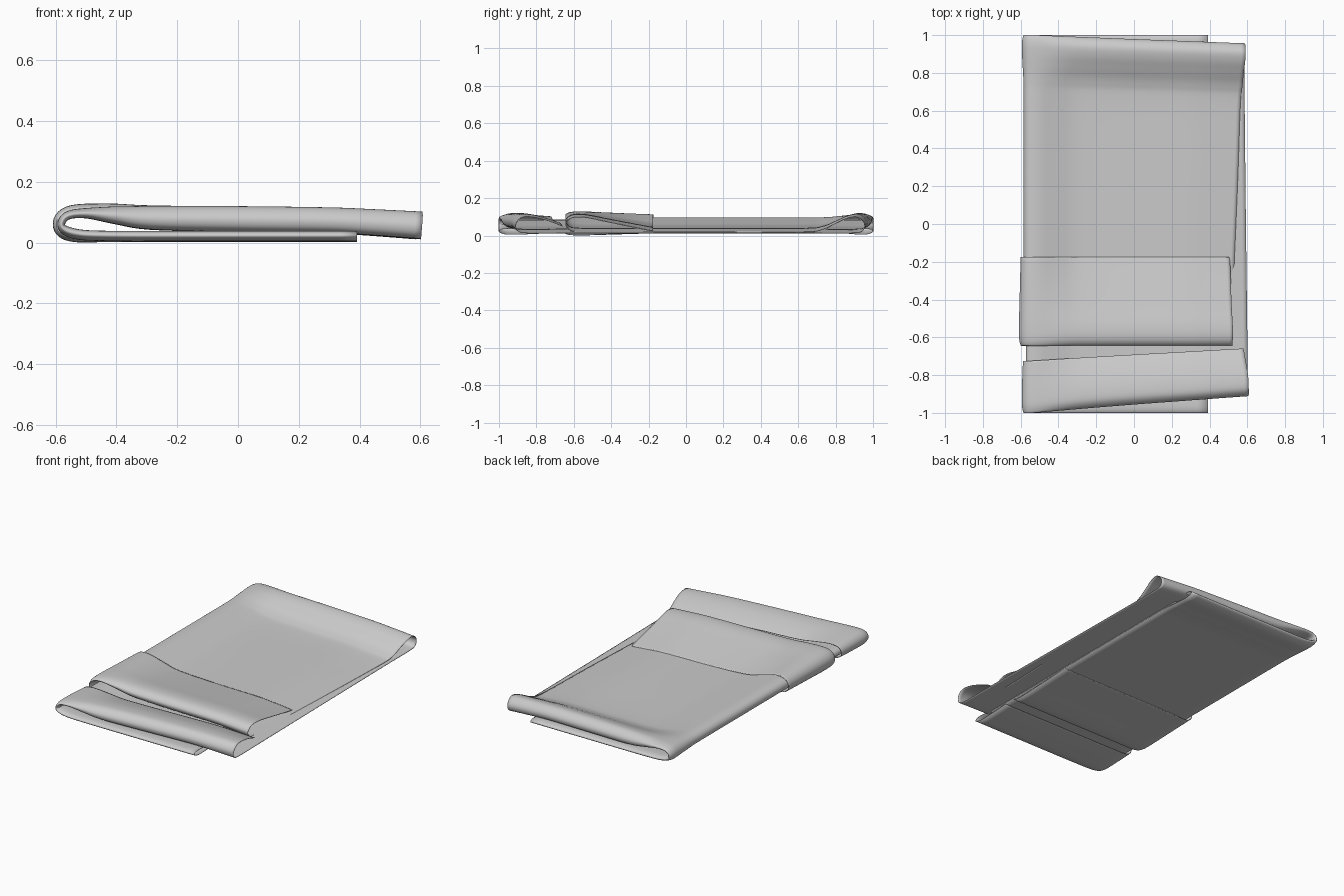
import bpy, bmesh
from mathutils import Vector

if "Cube" in bpy.data.objects:
    bpy.data.objects.remove(bpy.data.objects["Cube"])

SUB = 5


def smooth_rows(rows):
    """Catmull-Rom resampling of rows of any width."""
    out = []
    n = len(rows)
    for i in range(n - 1):
        p0, p1 = rows[max(i - 1, 0)], rows[i]
        p2, p3 = rows[i + 1], rows[min(i + 2, n - 1)]
        for k in range(SUB):
            t = k / SUB
            out.append([0.5 * (2 * b + (c - a) * t + (2 * a - 5 * b + 4 * c - d) * t * t
                               + (3 * b - a - 3 * c + d) * t ** 3)
                        for a, b, c, d in zip(p0, p1, p2, p3)])
    out.append(list(rows[-1]))
    return out


# Sideways fold: x, z, roll puffiness, gap between layers, slant amount
wrap = smooth_rows([
    (.40, .021, .20, .003, 0), (.0, .021, .20, .003, 0), (-.30, .021, .20, .003, 0),
    (-.44, .022, .18, .004, 0), (-.51, .026, .15, .007, 0), (-.552, .038, .13, .010, 0),
    (-.563, .057, .13, .012, 0), (-.545, .076, .16, .012, 0), (-.49, .078, .25, .012, .05),
    (-.40, .060, .58, .010, .14), (-.28, .041, .86, .007, .25), (.0, .034, .97, .005, .5),
    (.30, .030, .97, .005, .75), (.44, .022, 1, .005, .87), (.60, .010, 1.05, .005, 1)])

# Lengthwise strip: y, layer, puff, right end x
strip = smooth_rows([
    # outer flap and its fold
    (-.18, 2.4, 0, .505), (-.20, 2.4, .002, .515), (-.42, 2.4, .045, .52), (-.54, 2.4, .068, .525),
    (-.61, 2.3, .066, .525), (-.643, 1.8, .04, .525), (-.625, 1.3, .01, .525), (-.57, 1.1, 0, .525),
    # middle layer and back roll
    (-.40, 1, 0, .53), (.20, 1, 0, .555), (.65, 1, 0, .57), (.76, 1, .012, .58),
    (.84, 1, .045, .585), (.90, 1, .07, .59), (.95, 1, .078, .592), (.985, .8, .062, .592),
    (1.0, .5, .035, .592), (.985, .1, .008, .592),
    # inner layer and front roll
    (.93, 0, 0, .592), (.70, 0, 0, .593), (.0, 0, 0, .600), (-.70, 0, 0, .608),
    (-.93, 0, 0, .610), (-.985, .1, .008, .610), (-1.0, .5, .035, .610), (-.985, .8, .062, .610),
    (-.95, 1, .078, .608), (-.88, 1, .074, .605), (-.80, 1, .055, .595), (-.725, 1, .03, .585)])
inner_start = 17 * SUB     # from here on the strip belongs to the inner layer

bm = bmesh.new()
grid = []
for j, (y, layer, puff, end) in enumerate(strip):
    row = []
    for i, (x, z, scale, gap, slant) in enumerate(wrap):
        a, b = wrap[max(i - 1, 0)], wrap[min(i + 1, len(wrap) - 1)]
        tangent = Vector((b[0] - a[0], b[1] - a[1])).normalized()
        h = layer * gap + puff * scale
        px = x - tangent.y * h
        pz = z + tangent.x * h
        # lower rolls swell upwards a little on their inner side
        if tangent.x < 0:
            swell = max(0, min(1, (abs(y) - .82) / .12)) * (1 - puff / .08)
            pz -= tangent.x * .013 * swell
        if x > 0:
            px *= 1 + slant * (end / .6 - 1)
        py = y
        if y > 0:
            py -= .045 * slant * y
        elif j >= inner_start:
            py -= .09 * slant * y
        row.append(bm.verts.new((px, py, pz)))
    grid.append(row)
for r0, r1 in zip(grid, grid[1:]):
    for k in range(len(r0) - 1):
        bm.faces.new((r0[k], r0[k + 1], r1[k + 1], r1[k]))
bmesh.ops.recalc_face_normals(bm, faces=bm.faces)

# Stand on the ground and centre
lo = [min(v.co[k] for v in bm.verts) for k in range(3)]
hi = [max(v.co[k] for v in bm.verts) for k in range(3)]
shift = Vector((-(lo[0] + hi[0]) / 2, -(lo[1] + hi[1]) / 2, -lo[2] + .002))
bmesh.ops.translate(bm, verts=bm.verts, vec=shift)

mesh = bpy.data.meshes.new("folded_cloth")
bm.to_mesh(mesh)
bm.free()
cloth = bpy.data.objects.new("folded_cloth", mesh)
bpy.context.collection.objects.link(cloth)
solid = cloth.modifiers.new("thickness", 'SOLIDIFY')
solid.thickness = .003
solid.offset = 0
bpy.context.view_layer.objects.active = cloth
cloth.select_set(True)
bpy.ops.object.shade_smooth_by_angle(angle=.8)
